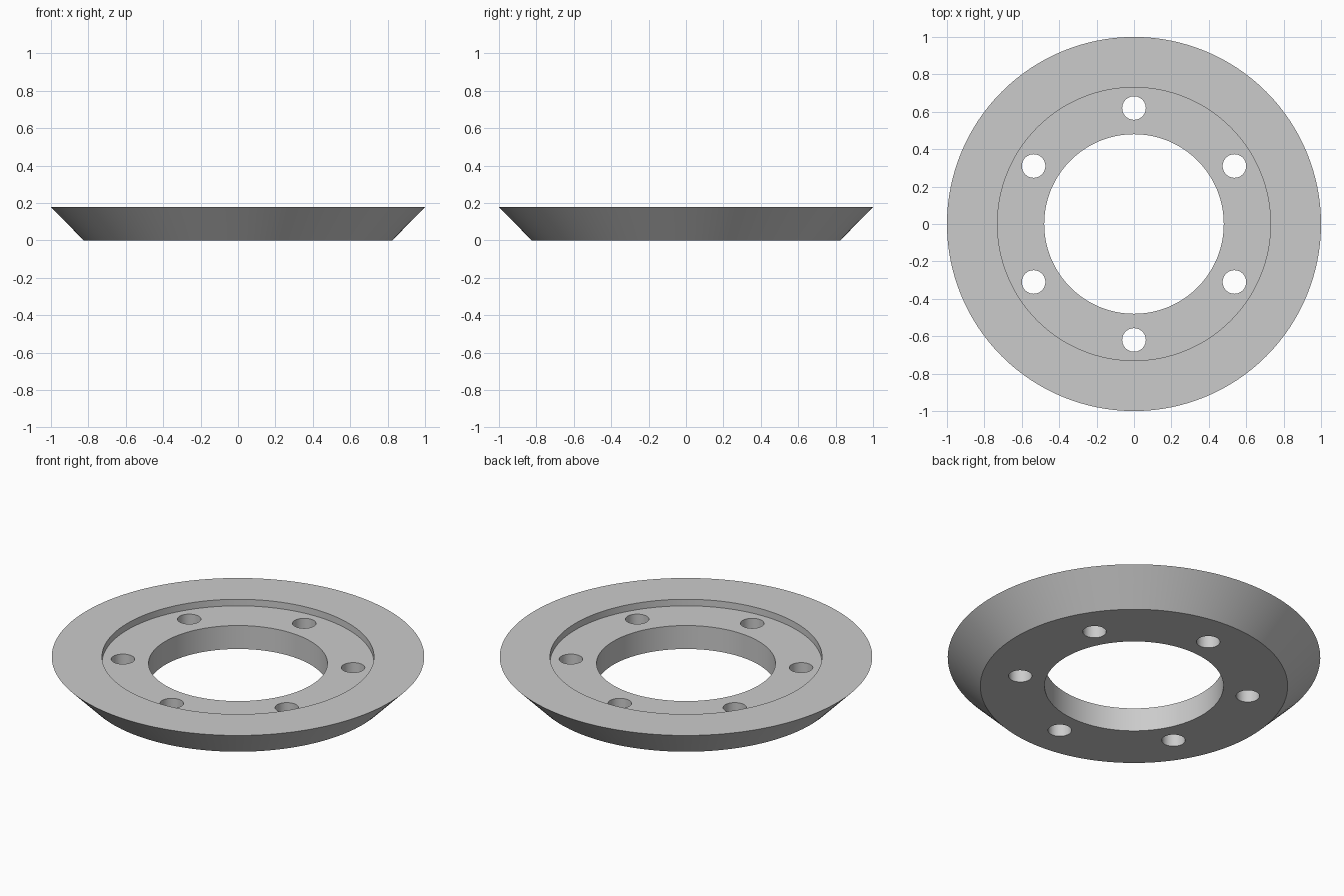
import bpy, bmesh
from math import cos, sin, pi, radians
from mathutils import Matrix, Vector

cube = bpy.data.objects.get("Cube")
if cube:
    bpy.data.objects.remove(cube, do_unlink=True)

SEGMENTS = 128
HEIGHT = 0.178
FLOOR = 0.139

# Plain grey metal
grey = bpy.data.materials.new("grey_metal")
grey.use_nodes = True
colour = (0.6, 0.6, 0.6, 1)
grey.diffuse_color = colour
grey.node_tree.nodes["Principled BSDF"].inputs["Base Color"].default_value = colour


def add_object(name, bm):
    bmesh.ops.recalc_face_normals(bm, faces=bm.faces)
    mesh = bpy.data.meshes.new(name)
    bm.to_mesh(mesh)
    bm.free()
    mesh.materials.append(grey)
    obj = bpy.data.objects.new(name, mesh)
    bpy.context.collection.objects.link(obj)
    return obj


# Flange ring: closed (radius, height) profile turned about z
profile = [(0.48, 0), (0.825, 0), (1, HEIGHT), (0.73, HEIGHT), (0.73, FLOOR), (0.48, FLOOR)]
bm = bmesh.new()
verts = [bm.verts.new((r, 0, z)) for r, z in profile]
edges = [bm.edges.new((verts[i - 1], verts[i])) for i in range(len(verts))]
bmesh.ops.spin(bm, geom=verts + edges, cent=(0, 0, 0), axis=(0, 0, 1),
               angle=2 * pi, steps=SEGMENTS, use_merge=True)
bmesh.ops.remove_doubles(bm, verts=bm.verts, dist=1e-5)
ring = add_object("flange_ring", bm)

# Six bolt holes, evenly spaced
bm = bmesh.new()
for i in range(6):
    a = radians(90 + 60 * i)
    place = Matrix.Translation(Vector((0.62 * cos(a), 0.62 * sin(a), FLOOR / 2)))
    bmesh.ops.create_cone(bm, cap_ends=True, segments=48, radius1=0.063,
                          radius2=0.063, depth=0.4, matrix=place)
cutter = add_object("bolt_hole_cutter", bm)
cutter.hide_render = True

cut = ring.modifiers.new("bolt_holes", "BOOLEAN")
cut.operation = "DIFFERENCE"
cut.solver = "EXACT"
cut.object = cutter

bpy.ops.object.select_all(action="DESELECT")
ring.select_set(True)
bpy.context.view_layer.objects.active = ring
bpy.ops.object.modifier_apply(modifier=cut.name)
bpy.data.objects.remove(cutter, do_unlink=True)
bpy.ops.object.shade_smooth_by_angle(angle=radians(30))
